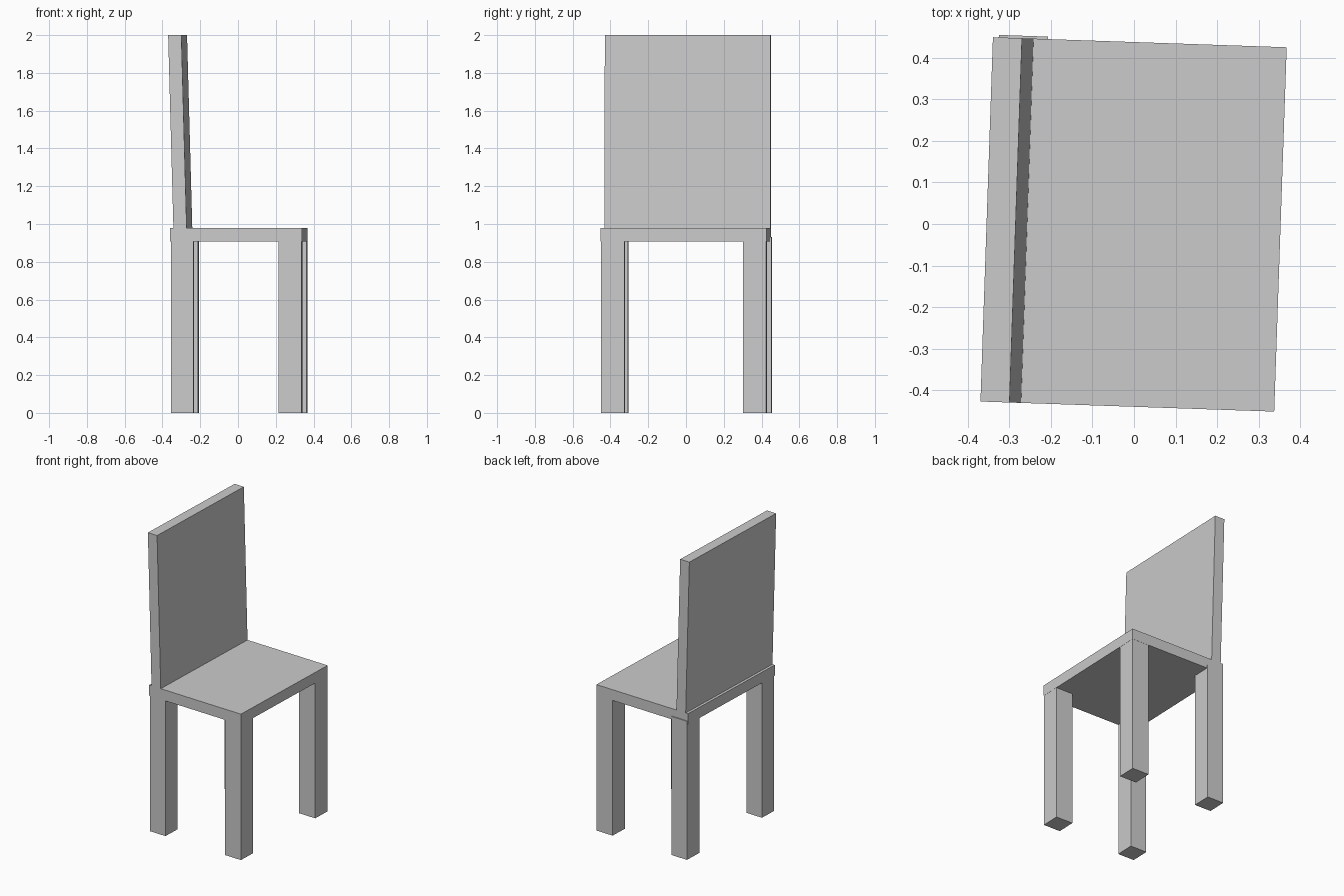
import bpy
import bmesh
from math import radians
from mathutils import Matrix

cube = bpy.data.objects.get("Cube")
if cube:
    bpy.data.objects.remove(cube, do_unlink=True)

# Single grey finish
grey = bpy.data.materials.new("plain_grey")
grey.use_nodes = True
colour = (0.6, 0.6, 0.6, 1)
grey.diffuse_color = colour
grey.node_tree.nodes["Principled BSDF"].inputs["Base Color"].default_value = colour

# The whole chair is turned slightly about the vertical axis
TURN = Matrix.Rotation(radians(-1.96), 4, "Z")


def block(name, x, y, z, lean=0.0):
    """Box between (min, max) ranges; its top is shifted along x by lean."""
    bm = bmesh.new()
    bmesh.ops.create_cube(bm, size=1)
    for v in bm.verts:
        top = v.co.z > 0
        v.co.x = x[v.co.x > 0] + (lean if top else 0)
        v.co.y = y[v.co.y > 0]
        v.co.z = z[top]
    bm.transform(TURN)
    mesh = bpy.data.meshes.new(name)
    bm.to_mesh(mesh)
    bm.free()
    mesh.materials.append(grey)
    obj = bpy.data.objects.new(name, mesh)
    bpy.context.collection.objects.link(obj)
    return obj


# Seat slab and reclined backrest
block("seat", (-0.345, 0.353), (-0.44, 0.438), (0.908, 0.98))
block("backrest", (-0.327, -0.257), (-0.44, 0.438), (0.975, 2.0), lean=-0.028)

# Four square legs, tops set into the seat; one stands slightly proud
left_x, right_x = (-0.341, -0.222), (0.23, 0.352)
front_y, back_y = (-0.439, -0.315), (0.313, 0.437)
legs = {
    "front_leg_right": (left_x, front_y),
    "front_leg_left": (right_x, front_y),
    "back_leg_right": (left_x, (0.319, 0.444)),
    "back_leg_left": (right_x, back_y),
}
for name, (x, y) in legs.items():
    block(name, x, y, (0, 0.93))
